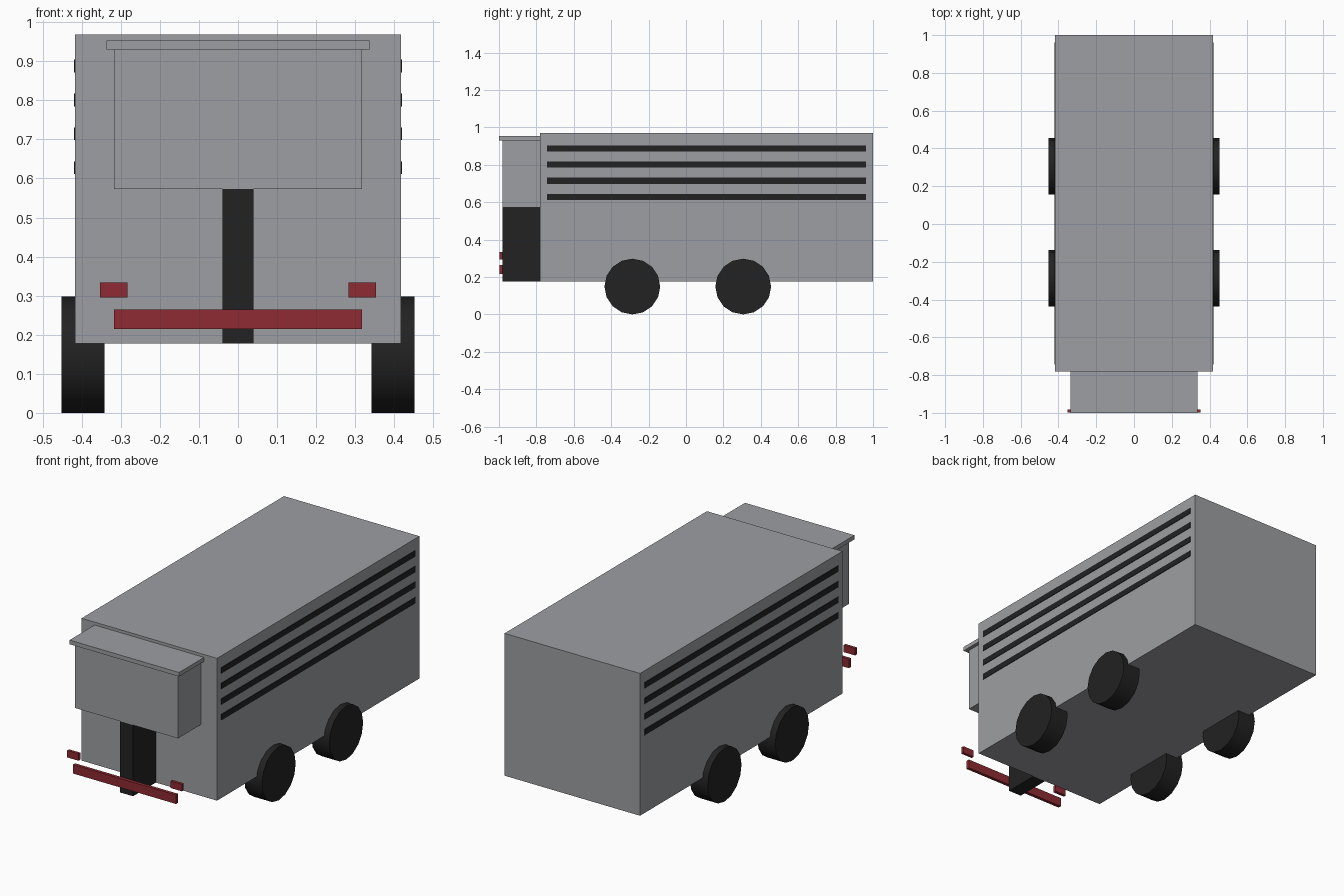
import bpy, math

if "Cube" in bpy.data.objects:
    bpy.data.objects.remove(bpy.data.objects["Cube"])


def material(name, rgb):
    m = bpy.data.materials.new(name)
    m.diffuse_color = (*rgb, 1)
    m.use_nodes = True
    m.node_tree.nodes["Principled BSDF"].inputs["Base Color"].default_value = m.diffuse_color
    return m


GREY = material("body grey", (0.34, 0.345, 0.36))
BLACK = material("black", (0.016, 0.016, 0.016))
RED = material("red", (0.27, 0.024, 0.032))


def box(name, x, y, z, mat):
    """Box from (min, max) pairs on each axis."""
    bpy.ops.mesh.primitive_cube_add(size=1, location=[sum(p) / 2 for p in (x, y, z)])
    ob = bpy.context.object
    ob.name = name
    ob.scale = [p[1] - p[0] for p in (x, y, z)]
    bpy.ops.object.transform_apply(location=False, rotation=False, scale=True)
    ob.data.materials.append(mat)
    return ob


# Trailer body
box("trailer_body", (-0.417, 0.417), (-0.78, 1.0), (0.177, 0.969), GREY)

# Front cooling unit, its lid and the support post
box("front_unit", (-0.317, 0.317), (-0.98, -0.78), (0.573, 0.93), GREY)
box("unit_lid", (-0.337, 0.337), (-1.0, -0.78), (0.93, 0.953), GREY)
box("support_post", (-0.04, 0.04), (-0.98, -0.78), (0.177, 0.573), BLACK)

# Red bumper bar
box("bumper", (-0.317, 0.317), (-0.998, -0.98), (0.215, 0.265), RED)

for side, s in (("right", 1), ("left", -1)):
    # Marker lights
    box(f"marker_light_{side}", sorted((s * 0.283, s * 0.353)), (-0.998, -0.982),
        (0.295, 0.334), RED)
    # Side vent stripes
    for i in range(4):
        z = 0.888 - i * 0.0868
        box(f"side_stripe_{side}_{i + 1}", sorted((s * 0.4155, s * 0.42)),
            (-0.743, 0.962), (z - 0.0165, z + 0.0165), BLACK)
    # Wheels
    for place, y in (("front", -0.287), ("rear", 0.306)):
        bpy.ops.mesh.primitive_cylinder_add(
            vertices=16, radius=0.149, depth=0.11,
            location=(s * 0.397, y, 0.149), rotation=(0, math.pi / 2, 0))
        wheel = bpy.context.object
        wheel.name = f"wheel_{place}_{side}"
        wheel.data.materials.append(BLACK)
        bpy.ops.object.shade_smooth_by_angle(angle=math.radians(35))
